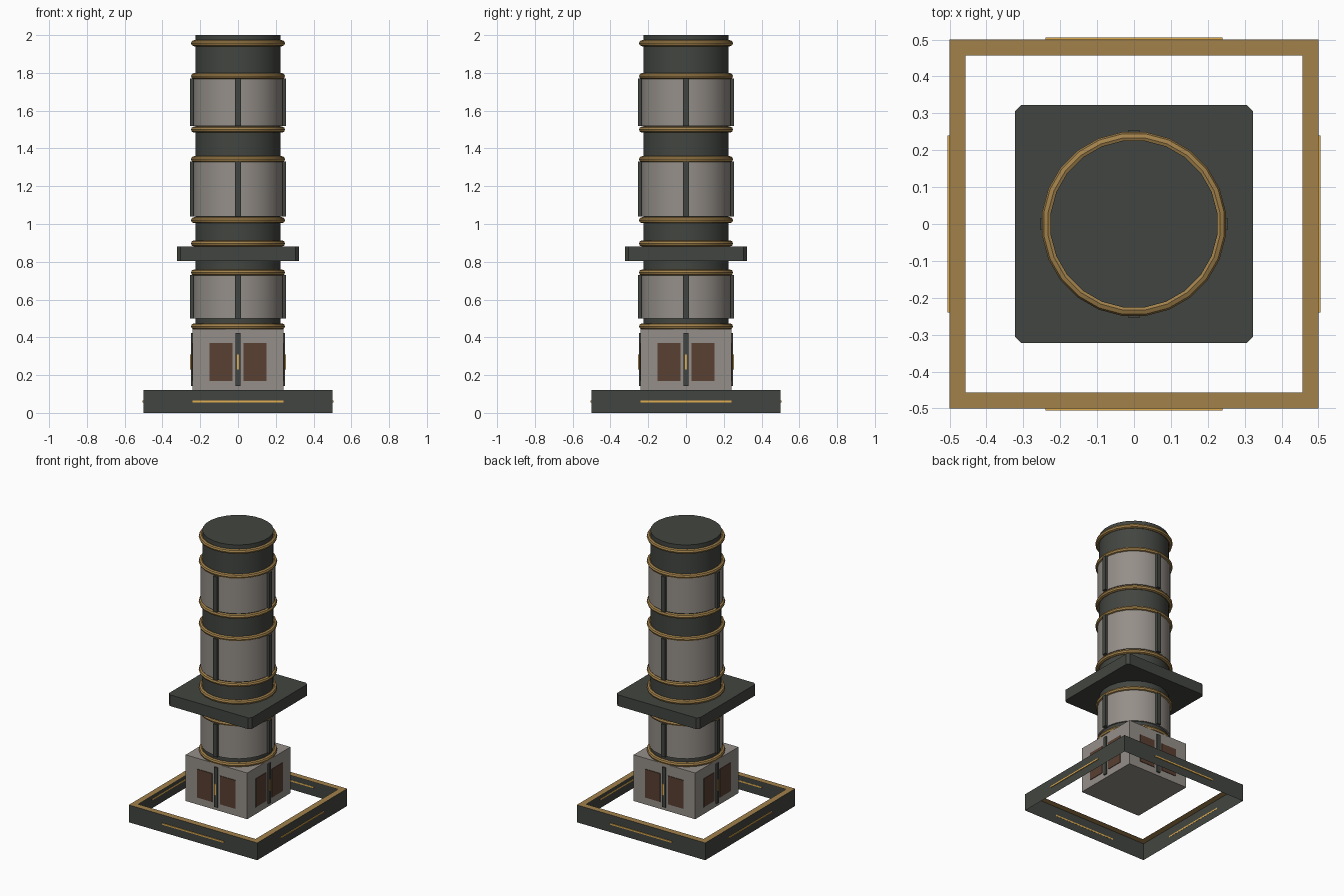
import bpy, bmesh, math
from mathutils import Matrix

if "Cube" in bpy.data.objects:
    bpy.data.objects.remove(bpy.data.objects["Cube"])


def mat(name, col):
    m = bpy.data.materials.new(name)
    m.diffuse_color = (*col, 1)
    m.use_nodes = True
    m.node_tree.nodes["Principled BSDF"].inputs["Base Color"].default_value = m.diffuse_color
    return m


DARK = mat("dark_metal", (0.055, 0.06, 0.052))
GOLD = mat("gold", (0.36, 0.22, 0.07))
BRIGHT = mat("bright_gold", (0.75, 0.42, 0.08))
STONE = mat("stone", (0.30, 0.275, 0.25))
BROWN = mat("brown", (0.10, 0.05, 0.032))
SIDES = 24


def finish(bm, name, m, smooth=False):
    bmesh.ops.recalc_face_normals(bm, faces=bm.faces)
    me = bpy.data.meshes.new(name)
    bm.to_mesh(me)
    bm.free()
    ob = bpy.data.objects.new(name, me)
    bpy.context.collection.objects.link(ob)
    me.materials.append(m)
    if smooth:
        bpy.ops.object.select_all(action='DESELECT')
        ob.select_set(True)
        bpy.context.view_layer.objects.active = ob
        bpy.ops.object.shade_smooth_by_angle(angle=math.radians(40))
    return ob


def add_box(bm, x0, x1, y0, y1, z0, z1, turn=0):
    mx = (Matrix.Rotation(turn, 4, 'Z')
          @ Matrix.Translation(((x0 + x1) / 2, (y0 + y1) / 2, (z0 + z1) / 2))
          @ Matrix.Diagonal((x1 - x0, y1 - y0, z1 - z0, 1)))
    return bmesh.ops.create_cube(bm, size=1, matrix=mx)["verts"]


def four_sides(name, m, *boxes):
    """Boxes described on the front side, repeated on all four sides."""
    bm = bmesh.new()
    for k in range(4):
        for b in boxes:
            add_box(bm, *b, turn=k * math.pi / 2)
    return finish(bm, name, m)


def cylinder(name, m, r, z0, z1):
    bm = bmesh.new()
    mx = Matrix.Translation((0, 0, (z0 + z1) / 2)) @ Matrix.Rotation(math.pi / SIDES, 4, 'Z')
    bmesh.ops.create_cone(bm, cap_ends=True, segments=SIDES, radius1=r, radius2=r,
                          depth=z1 - z0, matrix=mx)
    return finish(bm, name, m, True)


def ring(name, z, major=0.235, minor=0.016):
    bm = bmesh.new()
    n = 8
    rows = []
    for i in range(SIDES):
        a = (i + 0.5) * math.tau / SIDES
        row = []
        for j in range(n):
            b = j * math.tau / n
            r = major + minor * math.cos(b)
            row.append(bm.verts.new((r * math.cos(a), r * math.sin(a), z + minor * math.sin(b))))
        rows.append(row)
    for i in range(SIDES):
        p, q = rows[i], rows[(i + 1) % SIDES]
        for j in range(n):
            k = (j + 1) % n
            bm.faces.new((p[j], q[j], q[k], p[k]))
    return finish(bm, name, GOLD, True)


def square_band(name, m, r0, z0, r1, z1):
    """Open square strip between two square loops."""
    bm = bmesh.new()
    c = [(-1, -1), (1, -1), (1, 1), (-1, 1)]
    a = [bm.verts.new((x * r0, y * r0, z0)) for x, y in c]
    b = [bm.verts.new((x * r1, y * r1, z1)) for x, y in c]
    for i in range(4):
        j = (i + 1) % 4
        bm.faces.new((a[i], a[j], b[j], b[i]))
    return finish(bm, name, m)


# Base frame: thin outer wall, gold top rim and light lines
square_band("base_wall", DARK, 0.5, 0.0, 0.5, 0.122)
square_band("base_rim", GOLD, 0.5, 0.122, 0.457, 0.122)
four_sides("base_light_line", BRIGHT, (-0.24, 0.24, -0.505, -0.499, 0.055, 0.065))

# Entrance block with double doors on every side
bm = bmesh.new()
add_box(bm, -0.24, 0.24, -0.24, 0.24, 0.12, 0.445)
finish(bm, "entrance_block", STONE)
four_sides("door_panel", BROWN,
           (-0.15, -0.03, -0.244, -0.238, 0.17, 0.37),
           (0.03, 0.15, -0.244, -0.238, 0.17, 0.37))
four_sides("door_divider", DARK, (-0.013, 0.013, -0.249, -0.238, 0.143, 0.423))
four_sides("door_handle", BRIGHT, (-0.005, 0.005, -0.253, -0.245, 0.23, 0.31))

# Tower shaft
cylinder("tower_shaft", DARK, 0.228, 0.445, 2.0)

# Pale drums with four upright ribs each
for i, (z0, z1) in enumerate([(0.50, 0.73), (1.04, 1.33), (1.52, 1.77)]):
    cylinder(f"drum_{i + 1}", STONE, 0.238, z0, z1)
    four_sides(f"drum_ribs_{i + 1}", DARK, (-0.015, 0.015, -0.255, -0.225, z0, z1))

# Gold rings
for i, z in enumerate([0.458, 0.743, 0.897, 1.02, 1.343, 1.50, 1.783, 1.957]):
    ring(f"gold_ring_{i + 1}", z)

# Balcony slab with clipped corners
bm = bmesh.new()
add_box(bm, -0.323, 0.323, -0.323, 0.323, 0.803, 0.882)
upright = [e for e in bm.edges if abs(e.verts[0].co.z - e.verts[1].co.z) > 0.01]
bmesh.ops.bevel(bm, geom=upright, offset=0.018, segments=1, affect='EDGES')
finish(bm, "balcony_slab", DARK)
